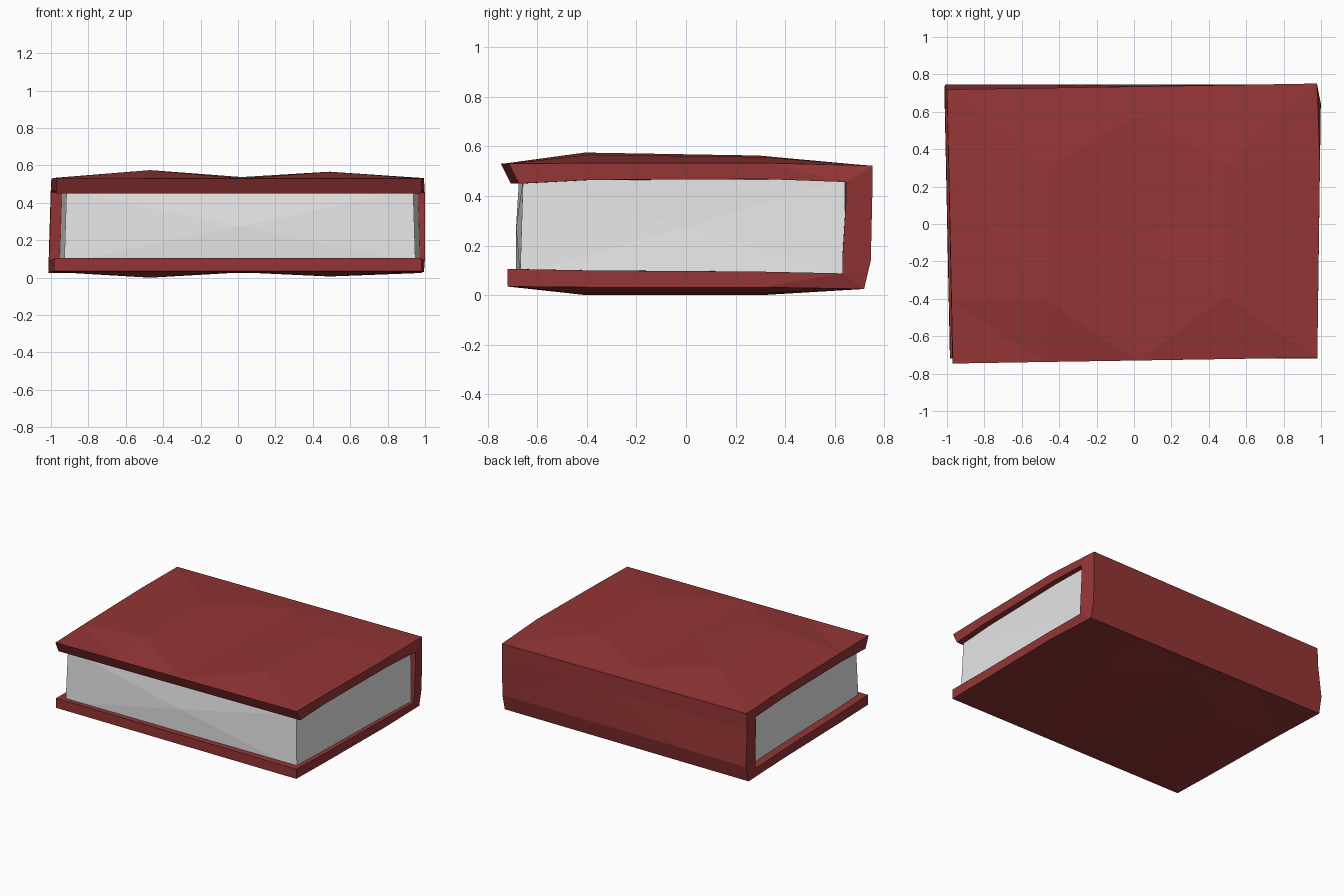
import bpy, bmesh

old = bpy.data.objects.get("Cube")
if old:
    bpy.data.objects.remove(old)


def material(name, rgb):
    mat = bpy.data.materials.new(name)
    mat.use_nodes = True
    mat.diffuse_color = (*rgb, 1)
    mat.node_tree.nodes["Principled BSDF"].inputs["Base Color"].default_value = (*rgb, 1)
    return mat


def finish(name, bm, mat):
    bmesh.ops.recalc_face_normals(bm, faces=bm.faces)
    mesh = bpy.data.meshes.new(name)
    bm.to_mesh(mesh)
    bm.free()
    mesh.materials.append(mat)
    obj = bpy.data.objects.new(name, mesh)
    bpy.context.collection.objects.link(obj)
    return obj


red = material("dark red leather", (0.30, 0.036, 0.036))
paper = material("pale paper", (0.8, 0.8, 0.8))

# Cover cross-section (y, z, bulge), from top front round the spine to bottom front
OUTER = [(-0.73, 0.53, 0), (-0.4, 0.533, 0.042), (0.3, 0.533, 0.03), (0.735, 0.522, 0),
         (0.735, 0.4, 0), (0.745, 0.14, 0), (0.718, 0.025, 0),
         (0.3, 0.032, -0.032), (-0.4, 0.032, -0.032), (-0.72, 0.035, 0)]
INNER = [(-0.69, 0.45, 0), (-0.4, 0.465, -0.01), (0.3, 0.468, -0.01), (0.63, 0.456, 0),
         (0.63, 0.4, 0), (0.63, 0.14, 0), (0.63, 0.088, 0),
         (0.3, 0.095, 0.005), (-0.4, 0.1, 0.004), (-0.72, 0.106, 0)]
STATIONS = [(-1, 0), (-0.47, 1), (0.02, 0.12), (0.49, 0.8), (1, 0)]


def section(bm, points, x, bulge, outer):
    """One ring of cover points at a station along the book's length."""
    verts = []
    for y, z, b in points:
        px, py = x, y
        if x == -1:                                   # slightly skewed end edge
            px = -0.985 + 0.03 * (z - 0.5) - 0.015 * y / 0.73
        elif x == 1:
            px = 0.99 + 0.01 * y / 0.73
            if outer and y > 0.7:                     # chamfered spine end
                px = 0.978
        if z > 0.3:                                   # top board sits a little askew
            py += 0.016 * x
        if outer and b and abs(x) < 0.1:              # low middle of the warped board
            py += 0.28
        verts.append(bm.verts.new((px, py, z + b * bulge)))
    return verts


# Cover: two warped boards joined by the spine
bm = bmesh.new()
rings = [(section(bm, OUTER, x, b, True), section(bm, INNER, x, b, False))
         for x, b in STATIONS]
n = len(OUTER)
for (o1, i1), (o2, i2) in zip(rings, rings[1:]):
    for k in range(n - 1):
        bm.faces.new((o1[k], o1[k + 1], o2[k + 1], o2[k]))
        bm.faces.new((i1[k], i2[k], i2[k + 1], i1[k + 1]))
    for k in (0, n - 1):
        bm.faces.new((o1[k], o2[k], i2[k], i1[k]))
for outer, inner in (rings[0], rings[-1]):
    for k in range(n - 1):
        bm.faces.new((outer[k], inner[k], inner[k + 1], outer[k + 1]))
bmesh.ops.triangulate(bm, faces=bm.faces, quad_method='SHORT_EDGE')
finish("book_cover", bm, red)

# Page block: tapered box whose three open sides have a shallow point
bm = bmesh.new()
bmesh.ops.create_cube(bm, size=2)
for v in bm.verts:
    sx, sy, sz = v.co
    v.co.x = sx * (0.945 + 0.012 * sy - 0.006 * sz) + 0.01
    v.co.y = 0.64 if sy > 0 else -0.671 + 0.008 * sx + 0.006 * sz
    v.co.z = 0.47 if sz > 0 else 0.08
bm.normal_update()
sides = [f for f in bm.faces if abs(f.normal.z) < 0.5 and f.normal.y < 0.5]
for face in sides:
    front = face.normal.y < -0.5
    direction = face.normal.copy()
    mid = bmesh.ops.poke(bm, faces=[face])["verts"][0]
    mid.co += direction * (0.014 if front else -0.008)
finish("page_block", bm, paper)
